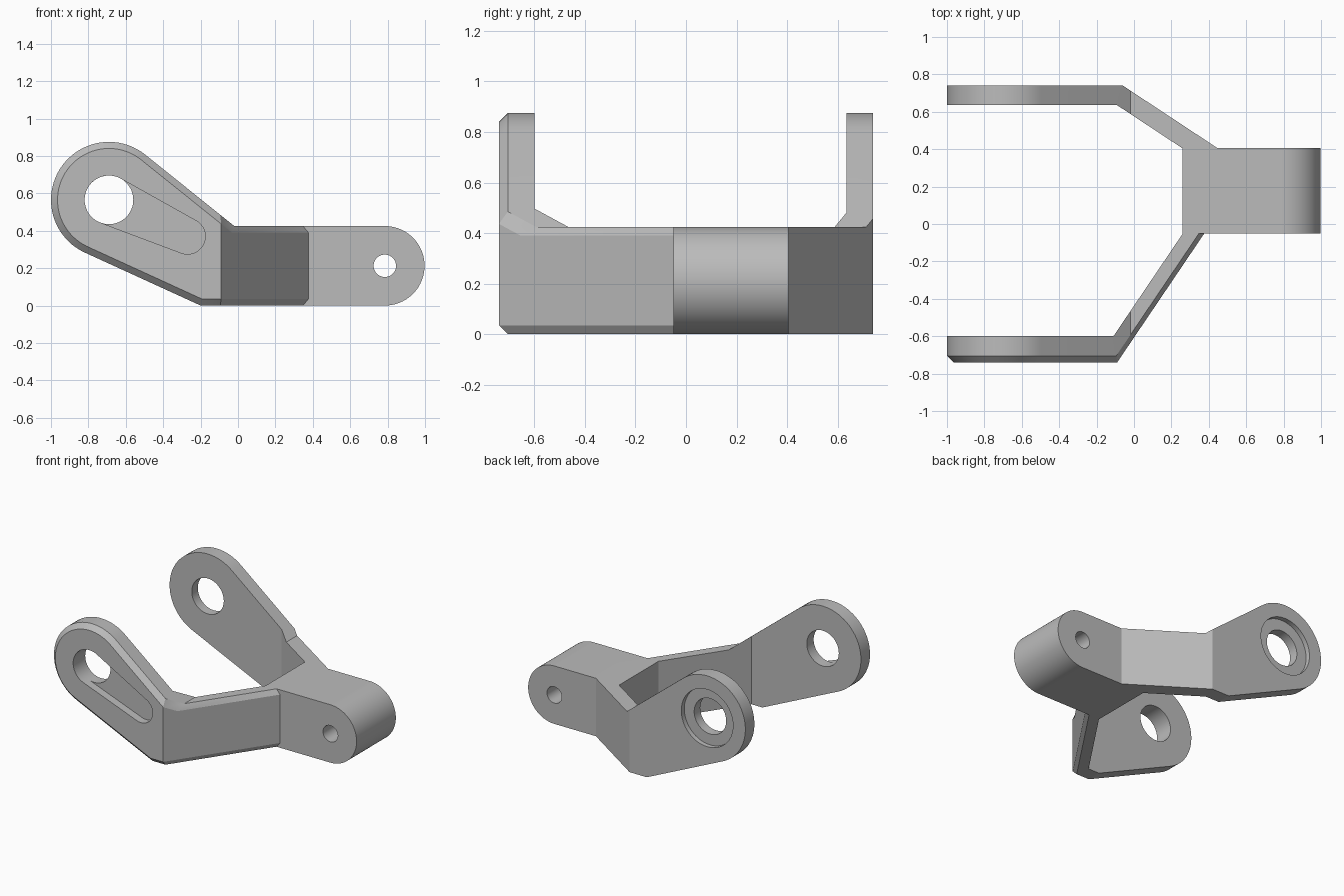
import bpy, bmesh
from math import radians, sin, cos
from mathutils import Vector

cube = bpy.data.objects.get("Cube")
if cube:
    bpy.data.objects.remove(cube)

grey = bpy.data.materials.new("plain grey")
grey.use_nodes = True
grey.diffuse_color = (0.5, 0.5, 0.5, 1)
grey.node_tree.nodes["Principled BSDF"].inputs["Base Color"].default_value = (0.5, 0.5, 0.5, 1)

EYE = (-0.69, 0.565)      # large eye centre (x, z)
PIN = (0.785, 0.2125)     # small pin centre (x, z)
TOP = 0.425


def arc(centre, r, a0, a1, n):
    angles = [radians(a0 + (a1 - a0) * i / n) for i in range(n + 1)]
    return [(centre[0] + r * cos(a), centre[1] + r * sin(a)) for a in angles]


def arm_outline(d=0):
    """Side outline of an arm, shrunk by d."""
    return arc(EYE, 0.31 - d, 51, 245, 40) + [
        (-0.2 + 0.22 * d, d), (0.46, d), (0.46, TOP - d), (-0.02 - 0.35 * d, TOP - d)]


def loft(name, rings):
    """Solid through equal-length (x, z) outlines placed at given y values."""
    bm = bmesh.new()
    loops = [[bm.verts.new((x, y, z)) for x, z in pts] for y, pts in rings]
    n = len(loops[0])
    for a, b in zip(loops, loops[1:]):
        for i in range(n):
            bm.faces.new((a[i], a[(i + 1) % n], b[(i + 1) % n], b[i]))
    bm.faces.new(loops[0])
    bm.faces.new(loops[-1])
    return finish(name, bm)


def finish(name, bm):
    bmesh.ops.recalc_face_normals(bm, faces=bm.faces)
    mesh = bpy.data.meshes.new(name)
    bm.to_mesh(mesh)
    bm.free()
    mesh.materials.append(grey)
    obj = bpy.data.objects.new(name, mesh)
    bpy.context.collection.objects.link(obj)
    return obj


def bend(obj, inner, outer, slope):
    """Fold an arm inwards along the mitre line inner-outer, given as (x, y)."""
    bm = bmesh.new()
    bm.from_mesh(obj.data)
    dx, dy = outer[0] - inner[0], outer[1] - inner[1]
    bmesh.ops.bisect_plane(bm, geom=bm.verts[:] + bm.edges[:] + bm.faces[:],
                           plane_co=Vector((*inner, 0)), plane_no=Vector((dy, -dx, 0)))
    for v in bm.verts:
        fold = inner[0] + dx * (v.co.y - inner[1]) / dy
        v.co.y += slope * max(0, v.co.x - fold)
    bmesh.ops.recalc_face_normals(bm, faces=bm.faces)
    bm.to_mesh(obj.data)
    bm.free()


def combine(target, tool, operation):
    mod = target.modifiers.new(operation.lower(), "BOOLEAN")
    mod.operation, mod.solver, mod.object = operation, "EXACT", tool
    bpy.context.view_layer.objects.active = target
    bpy.ops.object.modifier_apply(modifier=mod.name)
    bpy.data.objects.remove(tool)


# Pivot block with rounded end
block = arc(PIN, 0.2125, -90, 90, 40) + [(0.26, TOP), (0.26, 0)]
bracket = loft("forked_bracket", [(-0.05, block), (0.405, block)])

# Front arm with chamfered outer edge, back arm plain
front = loft("front_arm", [(-0.6, arm_outline()), (-0.705, arm_outline()),
                           (-0.74, arm_outline(0.035))])
bend(front, (-0.11, -0.6), (-0.09, -0.74), 1.48)
back = loft("back_arm", [(0.635, arm_outline()), (0.74, arm_outline())])
bend(back, (-0.09, 0.635), (-0.06, 0.74), -0.66)
combine(bracket, front, "UNION")
combine(bracket, back, "UNION")

# Through holes, back counterbore and tapered front pocket
pocket = arc(EYE, 0.13, 63, 247, 32) + arc((-0.27, 0.37), 0.095, -113, 63, 32)
cuts = [("eye_hole", arc(EYE, 0.13, 0, 354.375, 63), -1, 1),
        ("pin_hole", arc(PIN, 0.06, 0, 352.5, 47), -1, 1),
        ("counterbore", arc(EYE, 0.21, 0, 354.375, 63), 0.705, 1),
        ("pocket", pocket, -1, -0.68)]
for name, outline, y0, y1 in cuts:
    cutter = loft(name, [(y0, outline), (y1, outline)])
    cutter.hide_render = True
    combine(bracket, cutter, "DIFFERENCE")

# Smooth rounds, sharp edges
bpy.ops.object.select_all(action="DESELECT")
bracket.select_set(True)
bpy.context.view_layer.objects.active = bracket
bpy.ops.object.shade_smooth_by_angle(angle=radians(20))
